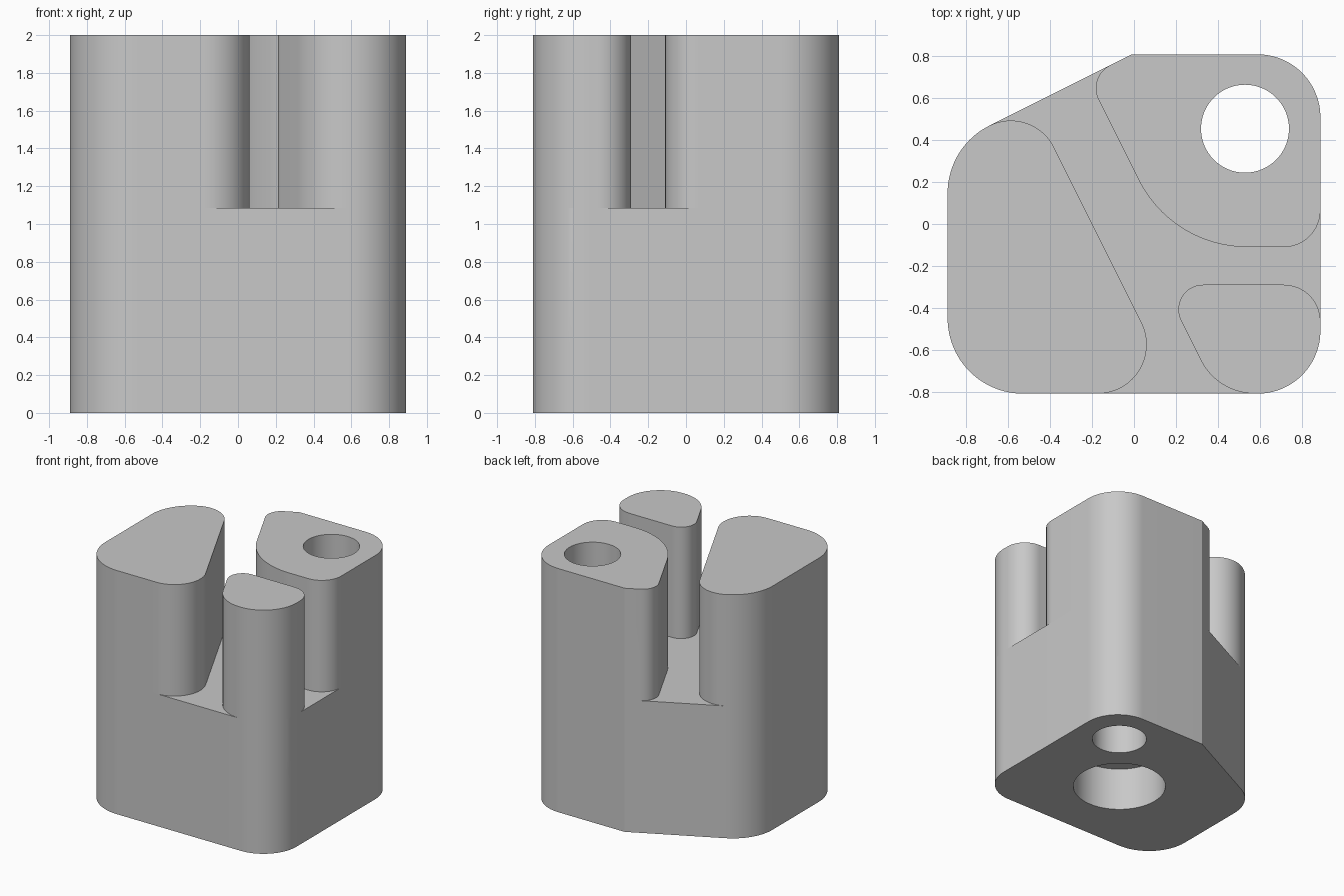
import bpy, bmesh, math
from mathutils import Vector
from mathutils.geometry import delaunay_2d_cdt

if "Cube" in bpy.data.objects:
    bpy.data.objects.remove(bpy.data.objects["Cube"])


def rounded(corners, steps=48):
    """Outline from counter-clockwise corners (x, y, fillet radius)."""
    pts = []
    n = len(corners)
    for i, (x, y, r) in enumerate(corners):
        p = Vector((x, y))
        if r == 0:
            pts.append(p)
            continue
        a = (Vector(corners[i - 1][:2]) - p).normalized()
        b = (Vector(corners[(i + 1) % n][:2]) - p).normalized()
        half = a.angle(b) / 2
        centre = p + (a + b).normalized() * (r / math.sin(half))
        turn = math.pi - 2 * half
        start = p + a * (r / math.tan(half)) - centre
        a0 = math.atan2(start.y, start.x)
        count = max(4, round(steps * turn / math.pi))
        for k in range(count + 1):
            t = a0 + turn * k / count
            pts.append(centre + Vector((math.cos(t), math.sin(t))) * r)
    return pts


def circle(x, y, r, n=64):
    return [Vector((x + r * math.cos(2 * math.pi * k / n),
                    y + r * math.sin(2 * math.pi * k / n))) for k in range(n)]


# Plan outlines
front_left, front_right = (-0.89, -0.81, 0.36), (0.89, -0.81, 0.30)
back_right, back_mid = (0.89, 0.81, 0.30), (-0.01, 0.81, 0)
back_left = (-0.89, 0.37, 0.36)
body = rounded([front_left, front_right, back_right, back_mid, back_left])
left_pillar = rounded([front_left, (0.206, -0.81, 0.235),
                       (-0.485, 0.5725, 0.23), back_left])
back_pillar = rounded([(0.1825, -0.11, 0.58), (0.89, -0.11, 0.175), back_right,
                       back_mid, (-0.224, 0.703, 0.123)])
front_pillar = rounded([(0.399, -0.81, 0.29), front_right,
                        (0.89, -0.29, 0.175), (0.139, -0.29, 0.118)])
through_hole = circle(0.53, 0.455, 0.21)
blind_hole = circle(0.06, -0.105, 0.357, 96)
BODY, PILLARS, THROUGH, BLIND = 0, {1, 2, 3}, 4, 5

# Split the plan into triangles that know which outlines cover them
coords, loops = [], []
for outline in (body, left_pillar, back_pillar, front_pillar, through_hole, blind_hole):
    loops.append(list(range(len(coords), len(coords) + len(outline))))
    coords += outline
verts, _, tris, _, _, cover = delaunay_2d_cdt(coords, [], loops, 1, 1e-5)

# Heights: underside, blind hole ceiling, slot floor, top
levels = [0, 0.36, 1.085, 2]


def solid(t, k):
    if t is None or k < 0 or k > 2:
        return False
    c = set(cover[t])
    if BODY not in c or THROUGH in c or (k == 0 and BLIND in c):
        return False
    return k < 2 or bool(c & PILLARS)


edge_owner = {}
for t, f in enumerate(tris):
    for i in range(len(f)):
        edge_owner[(f[i], f[(i + 1) % len(f)])] = t

# Raise the plan into one closed block with slots and holes
bm = bmesh.new()
cache = {}


def vert(i, k):
    if (i, k) not in cache:
        cache[(i, k)] = bm.verts.new((verts[i].x, verts[i].y, levels[k]))
    return cache[(i, k)]


for t, f in enumerate(tris):
    for k in range(3):
        if not solid(t, k):
            continue
        if not solid(t, k + 1):
            bm.faces.new([vert(i, k + 1) for i in f])
        if not solid(t, k - 1):
            bm.faces.new([vert(i, k) for i in reversed(f)])
        for i in range(len(f)):
            a, b = f[i], f[(i + 1) % len(f)]
            if not solid(edge_owner.get((b, a)), k):
                bm.faces.new([vert(a, k), vert(b, k), vert(b, k + 1), vert(a, k + 1)])

# Merge the coplanar pieces
bmesh.ops.dissolve_limit(bm, angle_limit=math.radians(0.5),
                         verts=bm.verts[:], edges=bm.edges[:])
bmesh.ops.triangulate(bm, faces=[f for f in bm.faces if len(f.verts) > 4])
mesh = bpy.data.meshes.new("slotted_block")
bm.to_mesh(mesh)
bm.free()

grey = bpy.data.materials.new("light grey")
grey.diffuse_color = (0.58, 0.58, 0.58, 1)
grey.use_nodes = True
grey.node_tree.nodes["Principled BSDF"].inputs["Base Color"].default_value = grey.diffuse_color
mesh.materials.append(grey)
block = bpy.data.objects.new("slotted_block", mesh)
bpy.context.collection.objects.link(block)
bpy.context.view_layer.objects.active = block
block.select_set(True)
bpy.ops.object.shade_smooth_by_angle(angle=math.radians(25))
